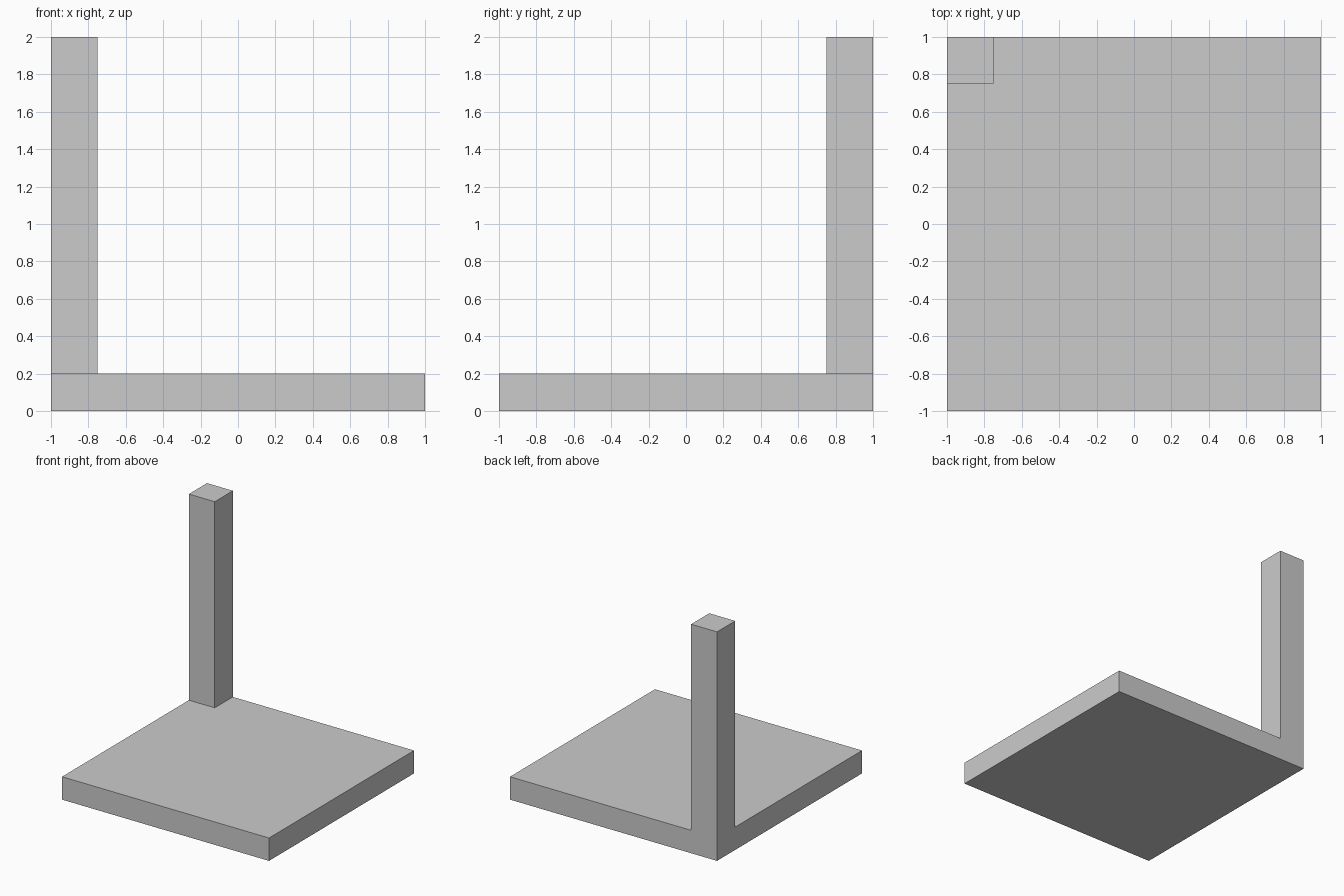
import bpy, bmesh

if "Cube" in bpy.data.objects:
    bpy.data.objects.remove(bpy.data.objects["Cube"])

SLAB_TOP, POST_TOP = 0.2, 2.0
XS, YS = (-1.0, -0.75, 1.0), (-1.0, 0.75, 1.0)


def extrude_up(bm, faces, height):
    """Extrude faces straight up and return the new cap faces."""
    geom = bmesh.ops.extrude_face_region(bm, geom=faces)["geom"]
    verts = [g for g in geom if isinstance(g, bmesh.types.BMVert)]
    bmesh.ops.translate(bm, vec=(0, 0, height), verts=verts)
    return [g for g in geom if isinstance(g, bmesh.types.BMFace)]


bm = bmesh.new()

# Slab: footprint split at the post's edges, then thickened
rows = [[bm.verts.new((x, y, 0)) for x in XS] for y in YS]
base = [bm.faces.new((rows[j][i], rows[j][i + 1], rows[j + 1][i + 1], rows[j + 1][i]))
        for j in range(2) for i in range(2)]
top = extrude_up(bm, base, SLAB_TOP)

# The extrusion may keep or drop the footprint, so make sure the underside is closed
bmesh.ops.holes_fill(bm, edges=[e for e in bm.edges if e.is_boundary], sides=0)

# Post: raise the back left corner of the slab
corner = min(top, key=lambda f: f.calc_area())
if corner.is_valid:
    bmesh.ops.delete(bm, geom=[], context='FACES')
    cap = extrude_up(bm, [corner], POST_TOP - SLAB_TOP)

# Merge coplanar faces so the flush outer sides have no seams
bmesh.ops.recalc_face_normals(bm, faces=bm.faces[:])
bmesh.ops.dissolve_limit(bm, angle_limit=0.01, verts=bm.verts[:], edges=bm.edges[:])
bmesh.ops.recalc_face_normals(bm, faces=bm.faces[:])

mesh = bpy.data.meshes.new("slab_with_corner_post")
bm.to_mesh(mesh)
bm.free()
obj = bpy.data.objects.new("slab_with_corner_post", mesh)
bpy.context.collection.objects.link(obj)
